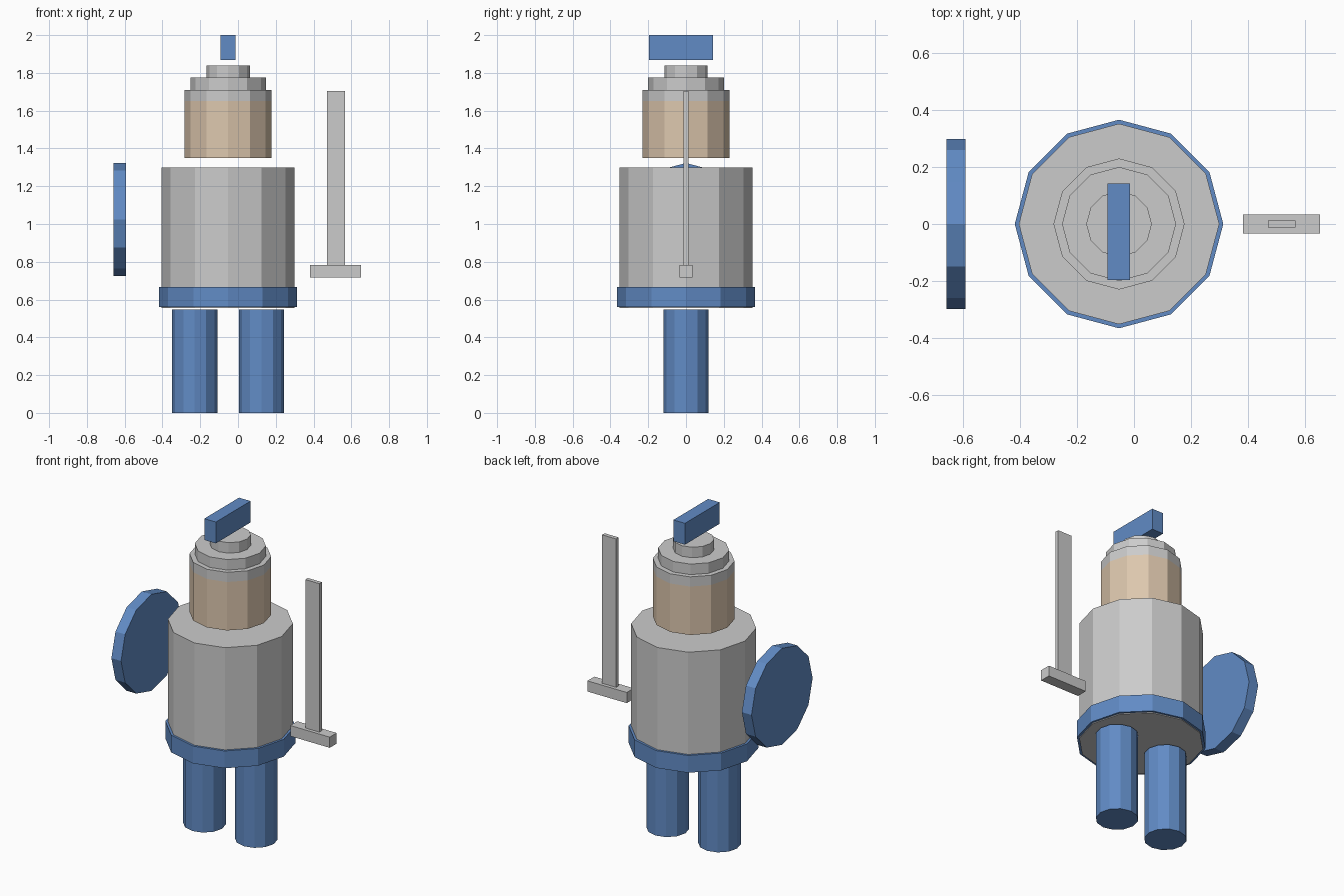
import bpy
from math import pi

if "Cube" in bpy.data.objects:
    bpy.data.objects.remove(bpy.data.objects["Cube"])

CX = -0.0525  # body axis


def material(name, rgb):
    m = bpy.data.materials.new(name)
    m.diffuse_color = (*rgb, 1)
    m.use_nodes = True
    m.node_tree.nodes["Principled BSDF"].inputs["Base Color"].default_value = m.diffuse_color
    return m


blue = material("blue", (0.12, 0.26, 0.56))
tan = material("tan", (0.72, 0.57, 0.42))


def finish(name, mat):
    ob = bpy.context.object
    ob.name = name
    if mat:
        ob.data.materials.append(mat)
    return ob


def drum(name, x, r, z0, z1, mat=None):
    """Upright twelve-sided cylinder between two heights."""
    bpy.ops.mesh.primitive_cylinder_add(vertices=12, radius=r, depth=z1 - z0,
                                        location=(x, 0, (z0 + z1) / 2))
    return finish(name, mat)


def box(name, lo, hi, mat=None):
    """Box between two opposite corners."""
    bpy.ops.mesh.primitive_cube_add(size=1, location=[(a + b) / 2 for a, b in zip(lo, hi)])
    bpy.context.object.scale = [b - a for a, b in zip(lo, hi)]
    return finish(name, mat)


# Legs
for side, dx in (("left", -0.177), ("right", 0.177)):
    drum(f"leg_{side}", CX + dx, 0.12, 0, 0.547, blue)

# Torso and skirt band
drum("torso", CX, 0.352, 0.555, 1.30)
drum("skirt_band", CX, 0.366, 0.56, 0.667, blue)

# Head and stepped helmet
drum("head", CX, 0.23, 1.35, 1.65, tan)
for i, (r, z0, z1) in enumerate([(0.23, 1.65, 1.71), (0.20, 1.71, 1.775), (0.115, 1.775, 1.84)]):
    drum(f"helmet_tier_{i + 1}", CX, r, z0, z1)

# Crest floating over the helmet
box("crest", (-0.093, -0.197, 1.868), (-0.014, 0.143, 2.0), blue)

# Round shield facing sideways
shield = drum("shield", -0.625, 0.299, 0.991, 1.057, blue)
shield.rotation_euler = (0, pi / 2, 0)

# Sword
box("sword_guard", (0.382, -0.034, 0.718), (0.652, 0.034, 0.784))
box("sword_blade", (0.47, -0.0125, 0.784), (0.566, 0.0125, 1.703))
